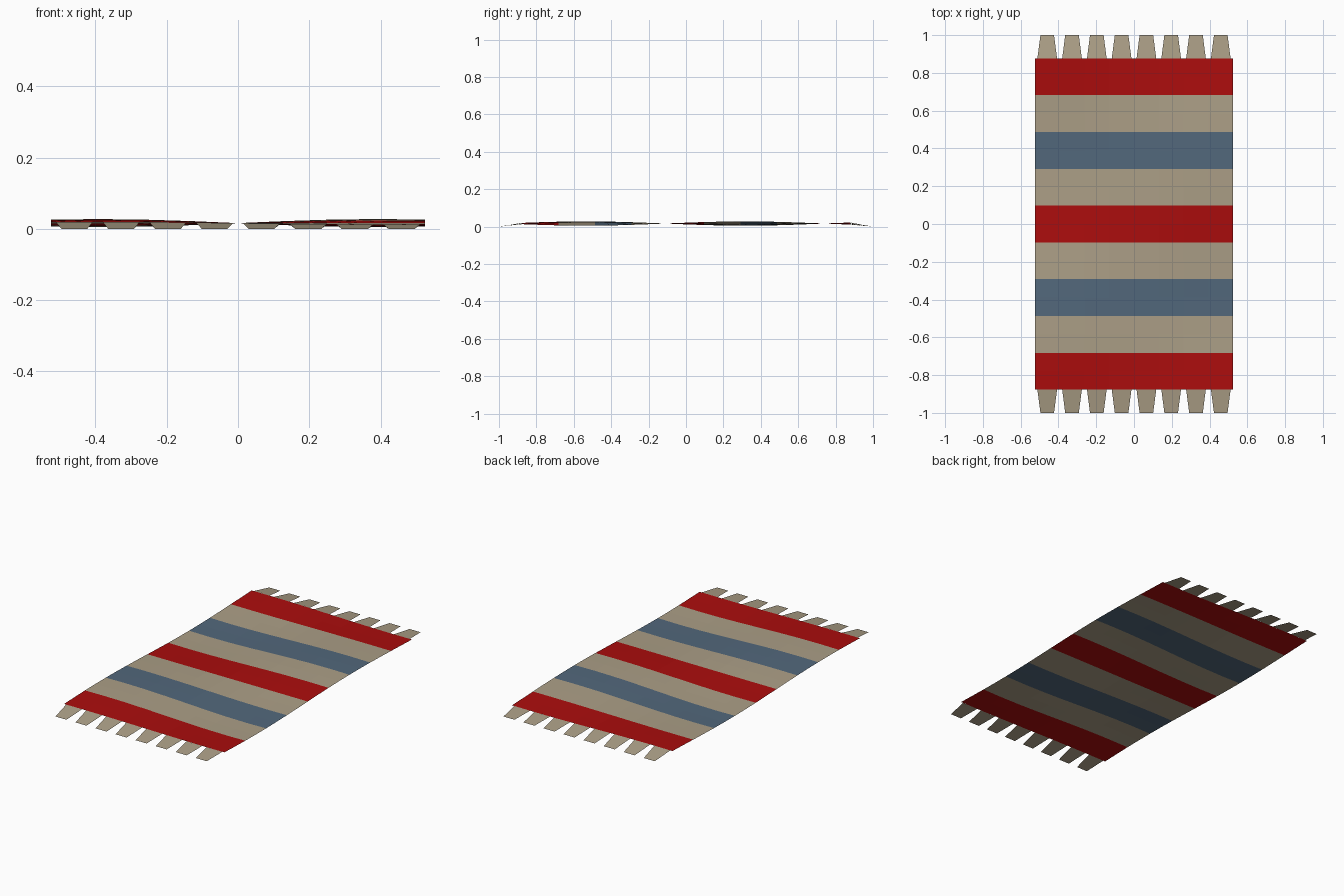
import bpy, bmesh, math

WIDTH, LENGTH = 1.05, 1.754
STRIPES, COLUMNS, ROWS_PER_STRIPE = 9, 8, 2

cube = bpy.data.objects.get("Cube")
if cube:
    bpy.data.objects.remove(cube)


def material(name, rgb):
    mat = bpy.data.materials.new(name)
    mat.use_nodes = True
    mat.diffuse_color = (*rgb, 1)
    mat.node_tree.nodes["Principled BSDF"].inputs["Base Color"].default_value = (*rgb, 1)
    return mat


red = material("red wool", (0.41, 0.004, 0.004))
tan = material("tan wool", (0.41, 0.345, 0.24))
blue = material("blue wool", (0.085, 0.138, 0.2))


def ripple(x, y):
    """Height of the gently rumpled cloth."""
    return 0.0165 + 0.0115 * math.sin(4 * x) * math.sin(3.7 * (y + 0.11))


def finish(bm, name, mats):
    mesh = bpy.data.meshes.new(name)
    bm.to_mesh(mesh)
    bm.free()
    for mat in mats:
        mesh.materials.append(mat)
    obj = bpy.data.objects.new(name, mesh)
    bpy.context.collection.objects.link(obj)


# Striped cloth: a thin rippled sheet, red - tan - blue - tan repeating
bm = bmesh.new()
rows = STRIPES * ROWS_PER_STRIPE
grid = []
for j in range(rows + 1):
    y = LENGTH * (j / rows - 0.5)
    xs = [WIDTH * (i / COLUMNS - 0.5) for i in range(COLUMNS + 1)]
    grid.append([bm.verts.new((x, y, ripple(x, y))) for x in xs])
pattern = [0, 1, 2, 1]
for j in range(rows):
    for i in range(COLUMNS):
        face = bm.faces.new((grid[j][i], grid[j][i + 1], grid[j + 1][i + 1], grid[j + 1][i]))
        face.material_index = pattern[(j // ROWS_PER_STRIPE) % 4]
finish(bm, "rug_cloth", [red, tan, blue])

# Tassels: tapered flaps sloping from each end down to the floor
for name, side in (("front_fringe", -1), ("back_fringe", 1)):
    bm = bmesh.new()
    edge = side * LENGTH / 2
    for i in range(COLUMNS):
        x = WIDTH * ((i + 0.5) / COLUMNS - 0.5)
        corners = [(x + dx, edge, ripple(x + dx, edge)) for dx in (-0.052, 0.052)]
        corners += [(x + dx, side, 0) for dx in (0.036, -0.036)]
        if side > 0:
            verts = [bm.verts.new(c) for c in reversed(corners)]
        else:
            verts = [bm.verts.new(c) for c in corners]
        face = bm.faces.new(verts)
        face.normal_update()
        if face.normal.z < 0:
            face.normal_flip()
    finish(bm, name, [tan])
